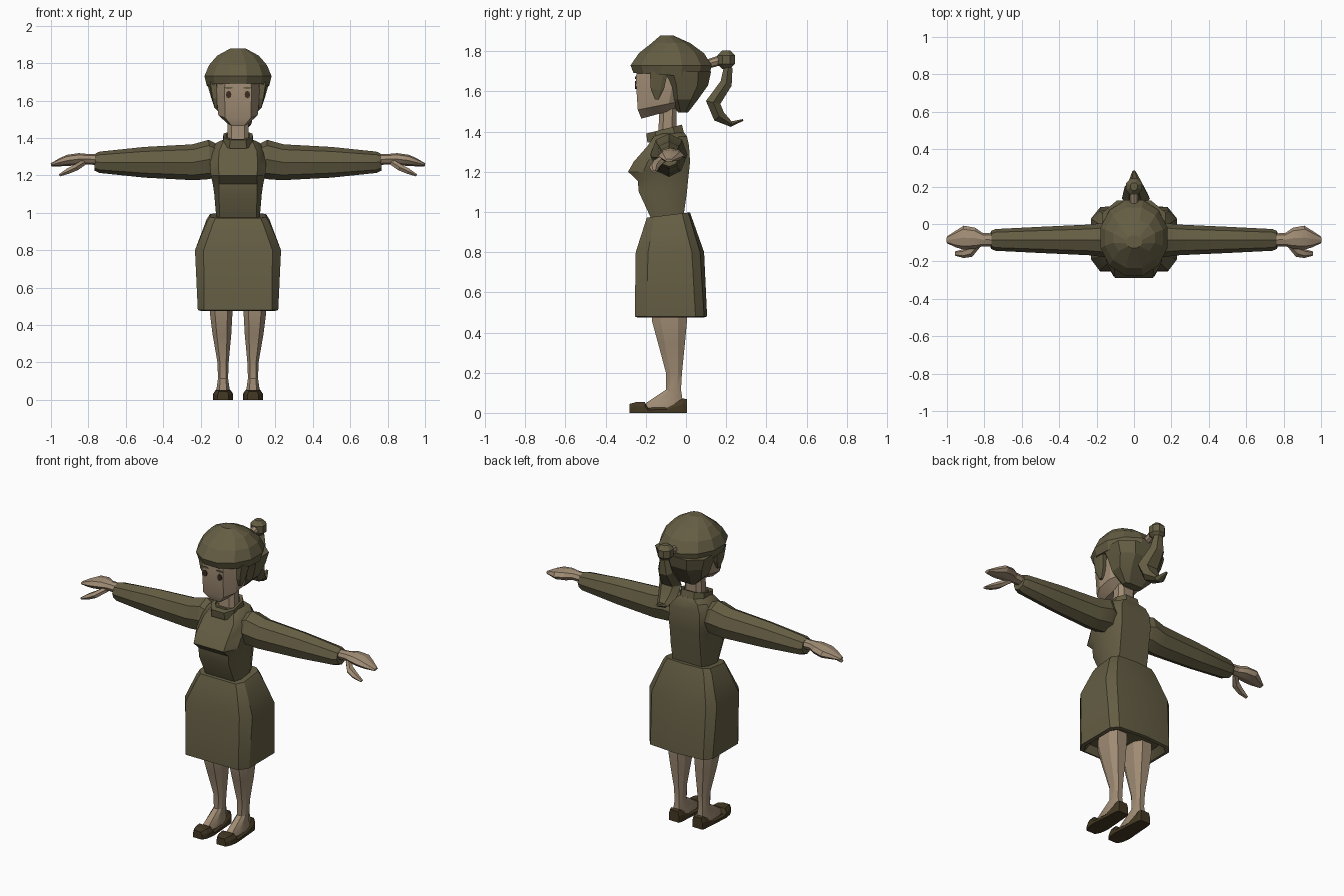
import bpy, bmesh, math
from mathutils import Vector


def material(name, rgb):
    m = bpy.data.materials.new(name)
    m.diffuse_color = (*rgb, 1)
    return m


OLIVE = material("olive", (0.128, 0.110, 0.057))
SKIN = material("skin", (0.35, 0.262, 0.175))
SHOE = material("dark_brown", (0.058, 0.040, 0.017))
EYE = material("eye_brown", (0.045, 0.025, 0.015))


def loft(name, rings, mat, smooth=None):
    """Skin a list of equal-length point rings and cap both ends."""
    bm = bmesh.new()
    vs = [[bm.verts.new(p) for p in r] for r in rings]
    n = len(vs[0])
    for a, b in zip(vs, vs[1:]):
        for i in range(n):
            j = (i + 1) % n
            bm.faces.new((a[i], a[j], b[j], b[i]))
    bm.faces.new(vs[0])
    bm.faces.new(vs[-1])
    bmesh.ops.recalc_face_normals(bm, faces=bm.faces[:])
    me = bpy.data.meshes.new(name)
    bm.to_mesh(me)
    bm.free()
    me.materials.append(mat)
    ob = bpy.data.objects.new(name, me)
    bpy.context.collection.objects.link(ob)
    if smooth:
        bpy.ops.object.select_all(action='DESELECT')
        ob.select_set(True)
        bpy.context.view_layer.objects.active = ob
        bpy.ops.object.shade_smooth_by_angle(angle=math.radians(smooth))
    return ob


def ring(z, hx, yf, yb, ff=0.7, slope=0, ridge=0.0, cx=0, c=0.25):
    """Horizontal chamfered section; the back has a centre ridge."""
    d, ym = yb - yf, (yf + yb) / 2
    half = [(ff * hx, yf), (hx, yf + c * d), (hx, yb - c * d), (ff * hx, yb - ridge)]
    pts = half + [(0, yb)] + [(-x, y) for x, y in reversed(half)]
    return [(cx + x, y, z + slope * (y - ym)) for x, y in pts]


def oval(z, rx, yf, yb, slope=0, n=12):
    """Horizontal oval section."""
    ym, ry = (yf + yb) / 2, (yb - yf) / 2
    a = [2 * math.pi * (i + 0.5) / n for i in range(n)]
    return [(rx * math.cos(t), ym + ry * math.sin(t), z + slope * ry * math.sin(t)) for t in a]


def tube(name, path, mat, side, n=8, smooth=None):
    """Tube along (x, y, z, half_width, half_thickness); width runs along side."""
    ps, side, rings = [Vector(p[:3]) for p in path], Vector(side), []
    for i, p in enumerate(path):
        tan = ps[min(i + 1, len(ps) - 1)] - ps[max(i - 1, 0)]
        up = tan.cross(side).normalized()
        rings.append([ps[i] + side * p[3] * math.cos(2 * math.pi * k / n)
                      + up * p[4] * math.sin(2 * math.pi * k / n) for k in range(n)])
    return loft(name, rings, mat, smooth)


# Skirt, with a shallow recessed underside
loft("skirt", [
    ring(0.52, 0.17, -0.22, 0.07, 0.8),
    ring(0.475, 0.195, -0.24, 0.09, 0.82, ridge=0.015, c=0.16),
    ring(0.48, 0.215, -0.255, 0.105, 0.84, ridge=0.015, c=0.16),
    ring(0.80, 0.23, -0.25, 0.09, 0.8, ridge=0.02, c=0.18),
    ring(0.955, 0.168, -0.205, 0.03, 0.8, 0.12, 0.01, c=0.18),
    ring(0.985, 0.15, -0.195, 0.02, 0.8, 0.12, 0.01, c=0.18),
], OLIVE, 30)

# Bodice and collar
loft("torso", [
    ring(0.96, 0.115, -0.17, -0.015, 0.85),
    ring(1.10, 0.127, -0.235, 0.005, 0.8),
    ring(1.155, 0.135, -0.24, 0.01, 0.75),
    ring(1.20, 0.145, -0.288, 0.015, 0.7),
    ring(1.25, 0.15, -0.26, 0.02, 0.7),
    ring(1.33, 0.145, -0.19, 0.015, 0.7),
    ring(1.375, 0.115, -0.16, 0.005, 0.7),
    ring(1.395, 0.07, -0.15, -0.01, 0.7),
], OLIVE, 35)
loft("collar", [
    ring(1.365, 0.082, -0.192, -0.008, 0.55, 0.22),
    ring(1.412, 0.078, -0.198, -0.02, 0.55, 0.25),
    ring(1.412, 0.062, -0.165, -0.035, 0.55, 0.25),
    ring(1.38, 0.058, -0.155, -0.04, 0.55, 0.22),
], OLIVE)

# Neck and face
loft("neck", [ring(1.36, 0.058, -0.14, -0.05, 0.6),
              ring(1.54, 0.055, -0.13, -0.045, 0.6)], SKIN, 30)
loft("head", [
    ring(1.487, 0.055, -0.222, -0.055, 0.6, 0.27),
    ring(1.53, 0.105, -0.24, -0.02, 0.66, 0.2, c=0.3),
    ring(1.66, 0.12, -0.25, 0.02, 0.6, c=0.3),
    ring(1.75, 0.11, -0.24, 0.03, 0.6, c=0.3),
], SKIN, 25)

# Hair: crown, nape and side locks
loft("hair_crown", [
    oval(1.69, 0.14, -0.235, 0.08, -0.06),
    oval(1.68, 0.172, -0.268, 0.12, -0.06),
    oval(1.73, 0.186, -0.283, 0.135),
    oval(1.79, 0.16, -0.24, 0.095),
    oval(1.84, 0.115, -0.175, 0.025),
    oval(1.877, 0.045, -0.13, -0.06),
], OLIVE, 12)
loft("hair_nape", [
    ring(1.495, 0.06, -0.04, 0.01, 0.7),
    ring(1.56, 0.125, -0.075, 0.06, 0.55),
    ring(1.63, 0.148, -0.10, 0.11, 0.55),
    ring(1.70, 0.168, -0.13, 0.125, 0.55),
], OLIVE, 15)

# Ponytail with its tie and bun
tube("hair_tie", [(0, 0.09, 1.73, 0.022, 0.022), (0, 0.17, 1.755, 0.025, 0.025)], SKIN, (1, 0, 0))
loft("hair_bun", [oval(1.758 + 0.05 * math.sin(a), 0.052 * math.cos(a) - 0.0 * a,
                       0.2 - 0.052 * math.cos(a), 0.2 + 0.052 * math.cos(a), n=8)
                  for a in (-1.15, -0.45, 0.45, 1.15)], OLIVE)
tube("ponytail", [
    (0.0, 0.21, 1.72, 0.03, 0.025), (0.0, 0.20, 1.64, 0.05, 0.034),
    (0.01, 0.135, 1.545, 0.075, 0.042), (0.01, 0.165, 1.475, 0.062, 0.036),
    (0.005, 0.225, 1.437, 0.035, 0.016), (0.0, 0.284, 1.458, 0.008, 0.005),
], OLIVE, (1, 0, 0), 6, 20)

for s, tag in ((1, "left"), (-1, "right")):
    # Eyes, brows and side locks
    for part, w, h, z, mat in (("eye", 0.015, 0.02, 1.632, EYE), ("brow", 0.024, 0.006, 1.668, OLIVE)):
        loft(f"{tag}_{part}", [[(s * 0.05 + w * math.cos(k * math.pi / 4), y,
                                 z + h * math.sin(k * math.pi / 4)) for k in range(8)]
                               for y in (-0.2535, -0.2455)], mat)
    loft(f"{tag}_side_lock", [
        ring(1.56, 0.008, -0.155, -0.135, cx=s * 0.118),
        ring(1.61, 0.018, -0.175, -0.11, cx=s * 0.122),
        ring(1.70, 0.024, -0.18, -0.09, cx=s * 0.132),
    ], OLIVE)

    # Sleeve, hand and thumb
    tube(f"{tag}_sleeve", [(s * x, -0.085, z, a, b) for x, z, a, b in (
        (0.105, 1.272, 0.075, 0.085), (0.155, 1.285, 0.092, 0.105),
        (0.24, 1.27, 0.082, 0.096), (0.50, 1.27, 0.07, 0.082),
        (0.74, 1.27, 0.058, 0.057), (0.765, 1.272, 0.048, 0.046))],
        OLIVE, (0, 1, 0), 8, 25)
    tube(f"{tag}_hand", [(s * x, y, z, a, b) for x, y, z, a, b in (
        (0.75, -0.085, 1.285, 0.034, 0.03), (0.81, -0.083, 1.287, 0.036, 0.028),
        (0.85, -0.076, 1.287, 0.056, 0.032), (0.91, -0.073, 1.28, 0.064, 0.03),
        (0.95, -0.08, 1.27, 0.046, 0.022), (1.0, -0.085, 1.256, 0.018, 0.008))],
        SKIN, (0, 1, 0), 8, 20)
    tube(f"{tag}_thumb", [(s * x, y, z, a, b) for x, y, z, a, b in (
        (0.82, -0.10, 1.272, 0.02, 0.018), (0.865, -0.145, 1.243, 0.03, 0.02),
        (0.91, -0.158, 1.222, 0.024, 0.017), (0.955, -0.158, 1.2, 0.012, 0.007))],
        SKIN, (0, 1, 0), 6)

    # Leg with foot
    loft(f"{tag}_leg", [ring(z, hx, yf, yb, 0.55, cx=s * cx) for z, hx, yf, yb, cx in (
        (0.012, 0.038, -0.215, -0.012, 0.08), (0.052, 0.036, -0.195, -0.015, 0.08),
        (0.115, 0.027, -0.10, -0.025, 0.08), (0.20, 0.03, -0.10, -0.02, 0.08),
        (0.35, 0.05, -0.14, -0.005, 0.086), (0.46, 0.06, -0.17, 0.005, 0.09),
        (0.56, 0.06, -0.17, 0.005, 0.09))], SKIN, 25)

    # Shoe: toe cap, low waist and raised heel
    loft(f"{tag}_shoe", [[(s * 0.08 + k * hx, y, z) for k, z in (
        (-1, 0), (1, 0), (1, 0.6 * h), (0.75, h), (-0.75, h), (-1, 0.6 * h))]
        for y, hx, h in ((-0.28, 0.03, 0.045), (-0.25, 0.046, 0.053), (-0.205, 0.053, 0.053),
                         (-0.19, 0.053, 0.025), (-0.095, 0.046, 0.028),
                         (-0.015, 0.04, 0.072), (0.004, 0.034, 0.068))], SHOE)
